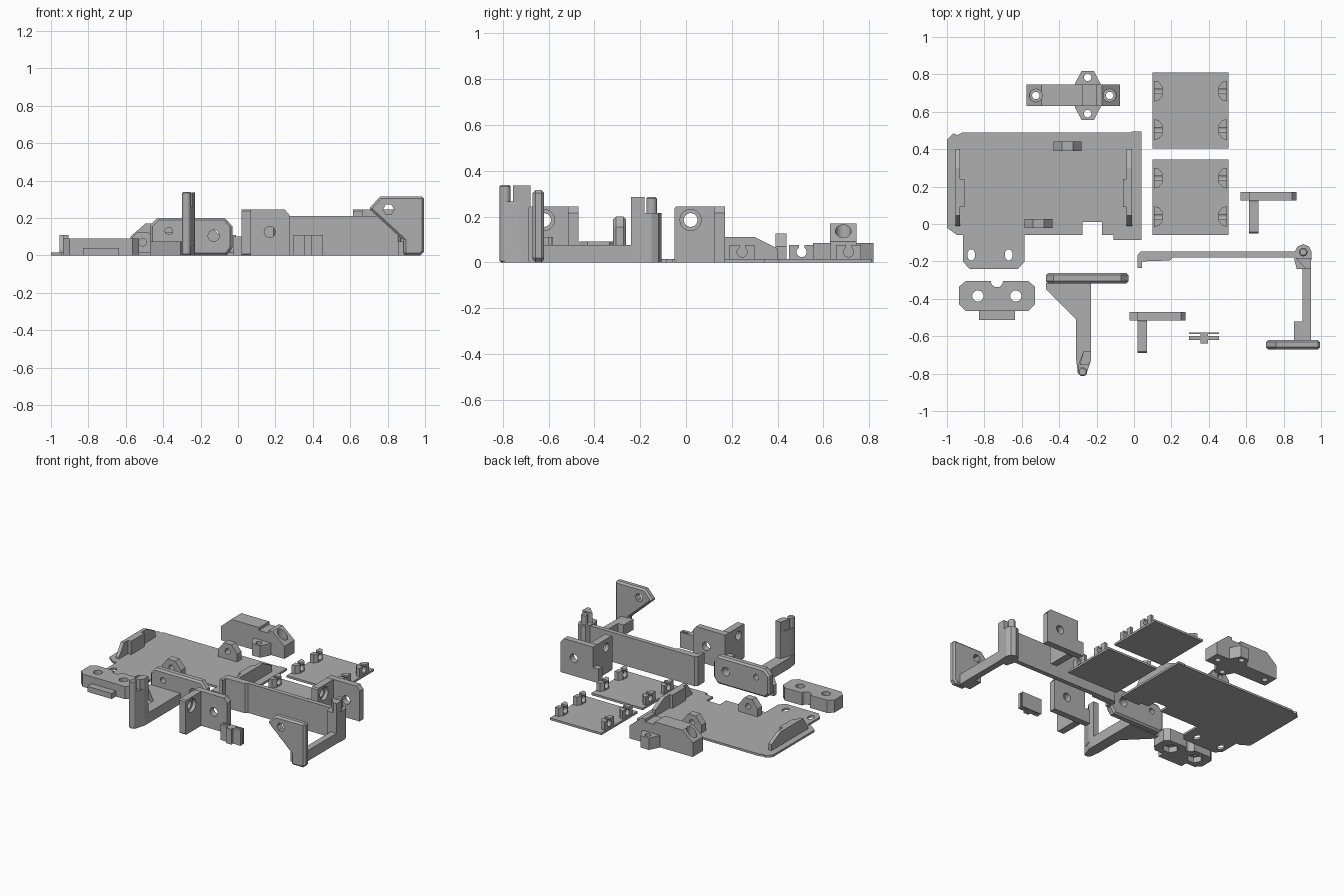
import bpy, bmesh, math

if "Cube" in bpy.data.objects:
    bpy.data.objects.remove(bpy.data.objects["Cube"])

grey = bpy.data.materials.new("plain_grey")
grey.diffuse_color = (0.43, 0.43, 0.43, 1)
grey.use_nodes = True
grey.node_tree.nodes["Principled BSDF"].inputs["Base Color"].default_value = grey.diffuse_color

# position of a 2D profile point extruded along an axis
PLACE = {'x': lambda a, b, c: (c, a, b),
         'y': lambda a, b, c: (a, c, b),
         'z': lambda a, b, c: (a, b, c)}


def prism(name, pts, axis, lo, hi):
    bm = bmesh.new()
    rows = [[bm.verts.new(PLACE[axis](a, b, c)) for a, b in pts] for c in (lo, hi)]
    bm.faces.new(rows[0])
    bm.faces.new(rows[1])
    n = len(pts)
    for i in range(n):
        j = (i + 1) % n
        bm.faces.new((rows[0][i], rows[0][j], rows[1][j], rows[1][i]))
    bmesh.ops.recalc_face_normals(bm, faces=bm.faces)
    me = bpy.data.meshes.new(name)
    bm.to_mesh(me)
    bm.free()
    me.materials.append(grey)
    ob = bpy.data.objects.new(name, me)
    bpy.context.collection.objects.link(ob)
    return ob


def rect(a0, a1, b0, b1, c=0.0):
    if not c:
        return [(a0, b0), (a1, b0), (a1, b1), (a0, b1)]
    return [(a0 + c, b0), (a1 - c, b0), (a1, b0 + c), (a1, b1 - c),
            (a1 - c, b1), (a0 + c, b1), (a0, b1 - c), (a0, b0 + c)]


def box(name, x0, x1, y0, y1, z0, z1):
    return prism(name, rect(x0, x1, y0, y1), 'z', z0, z1)


def ring(a, b, r, rb=None, n=24):
    rb = rb or r
    return [(a + r * math.cos(2 * math.pi * i / n), b + rb * math.sin(2 * math.pi * i / n))
            for i in range(n)]


def cut(ob, pts, axis, lo, hi):
    tool = prism("cutter", pts, axis, lo, hi)
    tool.hide_render = True
    mod = ob.modifiers.new("cut", 'BOOLEAN')
    mod.operation, mod.solver, mod.object = 'DIFFERENCE', 'EXACT', tool
    bpy.context.view_layer.objects.active = ob
    bpy.ops.object.modifier_apply(modifier=mod.name)
    bpy.data.objects.remove(tool)


def soften(ob, w):
    mod = ob.modifiers.new("edge", 'BEVEL')
    mod.width, mod.segments, mod.limit_method = w, 1, 'ANGLE'
    mod.angle_limit = math.radians(60)
    bpy.context.view_layer.objects.active = ob
    bpy.ops.object.modifier_apply(modifier=mod.name)


# base tray with slotted tab
tray = prism("base_tray", [
    (-1, .45), (-.965, .485), (-.945, .475), (-.92, .488), (-.02, .488), (-.01, .495),
    (.04, .495), (.04, -.085), (-.11, -.085), (-.11, -.06), (-.17, -.06), (-.17, .012),
    (-.275, .012), (-.275, -.06), (-.585, -.06), (-.585, -.2), (-.62, -.24), (-.88, -.24),
    (-.915, -.2), (-.915, -.06), (-.945, -.06), (-1, -.02)], 'z', 0, .015)
for x in (-.87, -.67):
    cut(tray, ring(x, -.165, .021, .03), 'z', -.1, .1)

# tray side walls with sloped ends, and a thicker middle
wall = [(-.01, .01), (-.01, .03), (.045, .11), (.3, .11), (.4, .06), (.4, .01)]
for side, x0, x1, m0, m1 in (("left", -.955, -.93, -.935, -.905), ("right", -.04, -.012, -.06, -.035)):
    prism(side + "_tray_wall", wall, 'x', x0, x1)
    box(side + "_wall_rib", m0, m1, .09, .24, .01, .11)

# tray lugs with cross holes
for name, x0, y0 in (("front_lug", -.585, -.022), ("back_lug", -.43, .39)):
    lug = prism(name, [(x0, .01), (x0 + .15, .01), (x0 + .15, .07), (x0 + .105, .125),
                       (x0 + .045, .125), (x0, .07)], 'y', y0, y0 + .05)
    cut(lug, ring(x0 + .075, .07, .02), 'y', y0 - .1, y0 + .1)

# square panels with four snap clips each
for tag, y0 in (("front", -.06), ("back", .405)):
    box(tag + "_panel", .1, .505, y0, y0 + .405, 0, .015)
    for y in (y0 + .1, y0 + .305):
        for s in (-1, 1):
            e = .3025 + s * .195
            clip = prism(tag + "_panel_clip", [
                (e, y - .055), (e - s * .025, y - .05), (e - s * .045, y - .025),
                (e - s * .045, y + .025), (e - s * .025, y + .05), (e, y + .055)], 'z', .01, .075)
            cut(clip, ring(y, .045, .022), 'x', e - .1, e + .1)
            cut(clip, rect(y - .012, y + .012, .045, .1), 'x', e - .1, e + .1)

# clamp block with notch and two counterbored holes
arc = [(-.733 + .033 * math.cos(t * math.pi / 8), -.305 - .033 * math.sin(t * math.pi / 8))
       for t in range(9)]
clamp = prism("clamp_block", [(-.9, -.465), (-.565, -.465), (-.53, -.43), (-.53, -.335),
                              (-.565, -.305)] + arc + [(-.9, -.305), (-.935, -.335),
                              (-.935, -.43)], 'z', 0, .09)
for x in (-.835, -.632):
    cut(clamp, ring(x, -.385, .03), 'z', -.1, .2)
    cut(clamp, ring(x, -.385, .052, n=6), 'z', -.1, .04)
box("clamp_tab", -.83, -.637, -.512, -.46, 0, .04)

# rear latch block with sloped ends and cross flange
latch = prism("latch_block", [
    (-.575, 0), (-.075, 0), (-.075, .09), (-.17, .17), (-.2, .17), (-.2, .15), (-.275, .15),
    (-.275, .17), (-.495, .17), (-.575, .1)], 'y', .63, .745)
for x in (-.525, -.13):
    cut(latch, ring(x, .687, .02), 'z', -.1, .3)
    cut(latch, ring(x, .687, .034), 'z', .09, .3)
for s in (-1, 1):
    y = .687
    flange = prism("latch_flange", [(-.315, y + s * .055), (-.18, y + s * .055), (-.18, y + s * .065),
                                    (-.215, y + s * .132), (-.28, y + s * .132),
                                    (-.315, y + s * .065)], 'z', 0, .085)
    cut(flange, ring(-.248, y + s * .097, .02), 'z', -.1, .2)

# arm with mounting plate and forked post
plate = prism("arm_plate", [
    (-.44, 0), (-.06, 0), (-.03, .04), (-.03, .155), (-.07, .2), (-.43, .2), (-.47, .16),
    (-.47, .03)], 'y', -.318, -.262)
soften(plate, .012)
cut(plate, ring(-.37, .13, .02), 'y', -.5, -.1)
cut(plate, ring(-.13, .105, .03), 'y', -.5, -.1)
prism("arm_beam", [(-.47, -.315), (-.23, -.315), (-.23, -.72), (-.255, -.8), (-.3, -.8),
                   (-.31, -.72), (-.31, -.51), (-.47, -.35)], 'z', 0, .075)
prism("arm_post", [(-.27, -.68), (-.23, -.68), (-.23, -.73), (-.25, -.79), (-.3, -.79),
                   (-.3, -.76)], 'z', .05, .265)
prism("post_prong", [(-.27, -.68), (-.23, -.68), (-.23, -.73), (-.245, -.755),
                     (-.29, -.755)], 'z', .26, .335)
soften(prism("post_pin", ring(-.275, -.79, .024, n=20), 'z', 0, .338), .006)

# two corner brackets
for tag, dx, dy in (("front", 0, 0), ("back", .595, .64)):
    face = prism(tag + "_bracket_face", [
        (dx - .025, 0), (dx + .275, 0), (dx + .275, .215), (dx + .25, .245), (dx + .02, .245),
        (dx + .02, .1), (dx - .025, .1)], 'y', dy - .515, dy - .47)
    cut(face, ring(dx + .17, .125, .03), 'y', dy - .7, dy - .3)
    leg = prism(tag + "_bracket_leg", rect(dy - .69, dy - .51, 0, .245, .008), 'x', dx + .02, dx + .07)
    cut(leg, ring(dy - .62, .185, .03), 'x', dx - .1, dx + .2)
    cut(leg, ring(dy - .62, .185, .046), 'x', dx + .045, dx + .2)

# long rail with hooked end
prism("long_rail", [(.02, -.235), (.043, -.235), (.043, -.2), (.19, -.195), (.205, -.18),
                    (.87, -.18), (.87, -.148), (.035, -.148), (.02, -.165)], 'z', 0, .21)
prism("corner_post", [(.855, -.18), (.87, -.24), (.945, -.24), (.95, -.15), (.935, -.12),
                      (.905, -.108), (.875, -.12), (.86, -.148)], 'z', 0, .215)
prism("corner_prong", [(.865, -.182), (.945, -.182), (.945, -.24), (.92, -.24)], 'z', .21, .285)
soften(prism("corner_pin", ring(.905, -.15, .023, n=20), 'z', .2, .285), .006)
prism("rail_arm", [(.9, -.2), (.945, -.2), (.945, -.63), (.855, -.63), (.855, -.52),
                   (.9, -.52)], 'z', 0, .075)
end = prism("rail_end_plate", [
    (.885, 0), (.975, 0), (.995, .02), (.995, .315), (.76, .315), (.705, .255), (.705, .245),
    (.885, .08)], 'y', -.67, -.62)
soften(end, .012)
cut(end, ring(.805, .245, .03, n=6), 'y', -.8, -.5)

# small slotted clip
box("clip_back_sheet", .295, .455, -.589, -.58, 0, .11)
box("clip_front_left", .295, .36, -.62, -.6, 0, .11)
box("clip_front_right", .39, .455, -.62, -.6, 0, .11)
box("clip_core", .355, .395, -.64, -.585, 0, .11)
